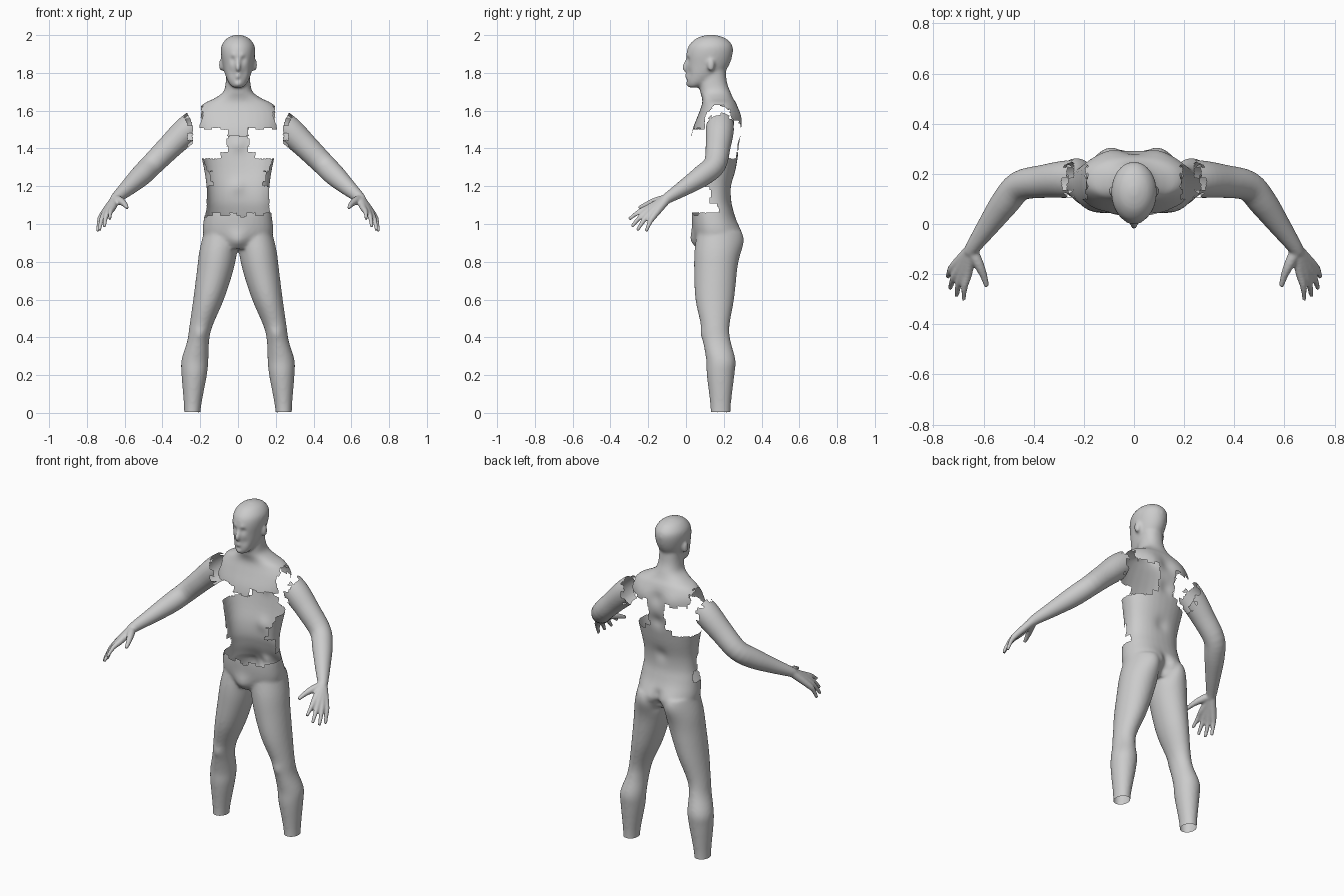
import bpy, bmesh, math
from mathutils import Vector

cube = bpy.data.objects.get("Cube")
if cube:
    bpy.data.objects.remove(cube)

grey = bpy.data.materials.new("plain_grey")
grey.use_nodes = True
grey.diffuse_color = (0.6, 0.6, 0.6, 1)
grey.node_tree.nodes["Principled BSDF"].inputs["Base Color"].default_value = (0.6, 0.6, 0.6, 1)
SIDES = 32


def spline(rows, steps=4):
    """Smoothly interpolate rows of numbers."""
    out = []
    for i in range(len(rows) - 1):
        a, b, c, d = (rows[max(0, min(len(rows) - 1, i + k))] for k in (-1, 0, 1, 2))
        for s in range(steps):
            t = s / steps
            out.append([q + t * (r - p) / 2 + t * t * (2 * p - 5 * q + 4 * r - s2) / 2
                        + t ** 3 * (3 * q - p - 3 * r + s2) / 2
                        for p, q, r, s2 in zip(a, b, c, d)])
    return out + [list(rows[-1])]


def skin(bm, loops):
    """Bridge loops of points into a capped solid."""
    rings = [[bm.verts.new(p) for p in loop] for loop in loops]
    for lo, hi in zip(rings, rings[1:]):
        for i in range(SIDES):
            j = (i + 1) % SIDES
            bm.faces.new((lo[i], lo[j], hi[j], hi[i]))
    bm.faces.new(rings[0][::-1])
    bm.faces.new(rings[-1])


def loft(bm, rows, power=0.88):
    """Level rounded sections: z, centre x, half width, front y, back y."""
    loops = []
    for z, cx, w, yf, yb in spline(rows):
        loop = []
        for i in range(SIDES):
            a = math.tau * i / SIDES
            c, s = math.cos(a), math.sin(a)
            loop.append((cx + w * math.copysign(abs(c) ** power, c),
                         (yf + yb) / 2 + (yb - yf) / 2 * math.copysign(abs(s) ** power, s), z))
        loops.append(loop)
    skin(bm, loops)


def tube(bm, pts):
    """Round tube along points x, y, z, radius."""
    rows = spline(pts)
    loops = []
    for i, row in enumerate(rows):
        d = Vector(rows[min(i + 1, len(rows) - 1)][:3]) - Vector(rows[max(i - 1, 0)][:3])
        u = d.cross(Vector((0, 0, 1))).normalized()
        v = d.cross(u).normalized()
        loops.append([Vector(row[:3]) + row[3] * (u * math.cos(math.tau * k / SIDES) - v * math.sin(math.tau * k / SIDES))
                      for k in range(SIDES)])
    skin(bm, loops)


def ball(bm, centre, size):
    res = bmesh.ops.create_uvsphere(bm, u_segments=20, v_segments=12, radius=1)
    for v in res["verts"]:
        v.co = Vector(centre) + Vector([a * b for a, b in zip(v.co, size)])


def finish(bm, name, voxel, smooth, missing, dabs=(), flip=1):
    """Fuse the solids, sculpt, smooth, and open the shell where it is missing."""
    bmesh.ops.recalc_face_normals(bm, faces=bm.faces)
    mesh = bpy.data.meshes.new(name)
    bm.to_mesh(mesh)
    bm.free()
    obj = bpy.data.objects.new(name, mesh)
    bpy.context.collection.objects.link(obj)
    mod = obj.modifiers.new("fuse", "REMESH")
    mod.mode, mod.voxel_size = "VOXEL", voxel
    fused = bpy.data.meshes.new_from_object(obj.evaluated_get(bpy.context.evaluated_depsgraph_get()))
    obj.modifiers.clear()
    bm = bmesh.new()
    bm.from_mesh(fused)
    for _ in range(smooth):
        bmesh.ops.smooth_vert(bm, verts=bm.verts, factor=0.5, use_axis_x=True, use_axis_y=True, use_axis_z=True)
    for centre, r, push in dabs:
        for side in ((1, -1) if centre[0] else (1,)):
            c = Vector((centre[0] * side, centre[1], centre[2]))
            d = Vector((push[0] * side, push[1], push[2]))
            for v in bm.verts:
                q = (v.co - c).length_squared / (r * r)
                if q < 6:
                    v.co += d * math.exp(-q)
    gone = [f for f in bm.faces if missing(f.calc_center_median())]
    bmesh.ops.delete(bm, geom=gone, context="FACES")
    if flip < 0:
        for v in bm.verts:
            v.co.x *= -1
        bmesh.ops.reverse_faces(bm, faces=bm.faces)
    bm.to_mesh(fused)
    bm.free()
    obj.data = fused
    fused.name = name
    fused.materials.clear()
    fused.materials.append(grey)
    fused.polygons.foreach_set("use_smooth", [True] * len(fused.polygons))
    return obj


def jag(a, b):
    return 0.02 * ((math.floor(a * 22) + math.floor(b * 27)) % 2)


def body_gap(p):
    x, y, z = abs(p.x), p.y, p.z
    if z < 0.003:
        return True
    if z < 1.04 or z > 1.68:
        return False
    # open belly and lower chest, with stepped flanks
    flank = 0.165 if z < 1.11 else 0.125 if z < 1.2 else 0.075 if z < 1.28 else 0.1
    chest = 1.46 if x < 0.055 else 1.5
    if y < flank + jag(z, 0) / 2 and 1.04 + jag(p.x, 0) < z < chest + jag(p.x, 0) / 2:
        return True
    # open shoulders
    if z > 1.42 + jag(y, 0) and x > (0.21 if y < 0.1 and z < 1.58 else 0.185) + jag(y, z) / 2:
        return True
    # openings beside the spine
    return y > 0.1 and x > 0.05 + jag(z, 0) / 2 and (1.38 if x < 0.09 else 1.345) < z < 1.53 + jag(x, 0)


# Body: torso, neck, head and legs
bm = bmesh.new()
loft(bm, [(0.87, 0, .15, .07, .25), (0.95, 0, .185, .04, .275), (1.05, 0, .178, .03, .255),
          (1.12, 0, .167, .04, .24), (1.2, 0, .167, .045, .243), (1.3, 0, .182, .04, .265),
          (1.42, 0, .21, .025, .285), (1.5, 0, .23, .035, .292), (1.58, 0, .225, .065, .285),
          (1.635, 0, .185, .085, .268), (1.665, 0, .125, .085, .25), (1.7, 0, .078, .075, .235),
          (1.75, 0, .065, .07, .217), (1.82, 0, .062, .08, .21)])
loft(bm, [(1.722, 0, .026, .012, .06), (1.745, 0, .048, .004, .12), (1.79, 0, .068, .002, .19),
          (1.84, 0, .08, .002, .228), (1.9, 0, .09, .002, .247), (1.945, 0, .087, .015, .245),
          (1.98, 0, .062, .05, .215), (1.996, 0, .032, .09, .175), (2.002, 0, .008, .12, .145)], 1)
for side in (1, -1):
    ball(bm, (side * .088, .132, 1.842), (.014, .02, .034))
    loft(bm, [(z, side * x, w, f, b) for z, x, w, f, b in (
        (-.03, .243, .042, .13, .235), (.05, .24, .047, .128, .238), (.2, .232, .067, .11, .256),
        (.28, .228, .071, .107, .262), (.38, .211, .058, .09, .236), (.46, .196, .061, .08, .23),
        (.6, .156, .081, .05, .254), (.75, .122, .096, .043, .27), (.86, .104, .1, .045, .28),
        (.96, .09, .09, .06, .27))], 1)
tube(bm, [(0, .012, 1.882, .008), (0, -.002, 1.85, .011), (0, -.008, 1.824, .014), (0, .012, 1.812, .008)])
finish(bm, "body", 0.008, 5, body_gap, [
    ((.033, .0, 1.868), .017, (0, .014, 0)),       # eye sockets
    ((.033, .012, 1.866), .009, (0, -.006, 0)),    # eyes
    ((.028, .0, 1.893), .016, (0, -.006, 0)),      # brows
    ((.045, .0, 1.8), .022, (-.004, .008, 0)),     # cheeks
    ((0, .0, 1.782), .015, (0, -.009, 0)),         # lips
    ((0, .0, 1.762), .01, (0, .006, 0)),
    ((0, .0, 1.738), .018, (0, -.006, 0)),         # chin
    ((.085, .27, .925), .08, (0, .03, 0)),         # buttocks
    ((0, .27, .96), .03, (0, -.02, 0)),
    ((0, .27, .91), .03, (0, -.035, 0)),
    ((0, .27, .86), .03, (0, -.03, 0)),
    ((0, .05, .92), .05, (0, -.022, -.01)),        # groin
    ((0, .285, 1.42), .04, (0, -.012, 0)),         # spine
    ((0, .25, 1.2), .04, (0, -.01, 0)),
    ((0, .28, 1.56), .04, (0, -.01, 0)),
    ((.1, .28, 1.56), .06, (0, .012, 0)),          # shoulder blades
    ((.2, .09, .42), .035, (0, -.008, 0)),         # knees
])


def arm_gap(p):
    return p.x < 0.24 + jag(p.y, p.z) * 1.3 + max(0, p.z - 1.53) * 0.5


# Arms with palms, fingers and thumbs
wrist = (.65, -.1, 1.133, .024)
fingers = (((.662, -.195, 1.088), (.68, -.302, 1.025)),
           ((.684, -.198, 1.072), (.708, -.288, .985)),
           ((.703, -.188, 1.058), (.734, -.258, .966)),
           ((.718, -.168, 1.046), (.743, -.212, .96)))
for side, name in ((1, "left_arm"), (-1, "right_arm")):
    bm = bmesh.new()
    tube(bm, [(.16, .18, 1.58, .07), (.22, .18, 1.535, .074), (.28, .178, 1.487, .074), (.36, .17, 1.41, .066),
              (.455, .152, 1.315, .06), (.515, .085, 1.255, .057), (.58, -.005, 1.195, .044),
              (.637, -.085, 1.145, .031), (.655, -.115, 1.125, .026)])
    for knuckle, tip in fingers:
        middle = Vector(knuckle).lerp(Vector(tip), 0.5) + Vector((.004, 0, .008))
        tube(bm, [wrist, (*knuckle, .018), (*middle, .013), (*tip, .009)])
    tube(bm, [wrist, (.622, -.155, 1.122, .021), (.6, -.205, 1.105, .015), (.587, -.25, 1.085, .01)])
    finish(bm, name, 0.006, 3, arm_gap, flip=side)
